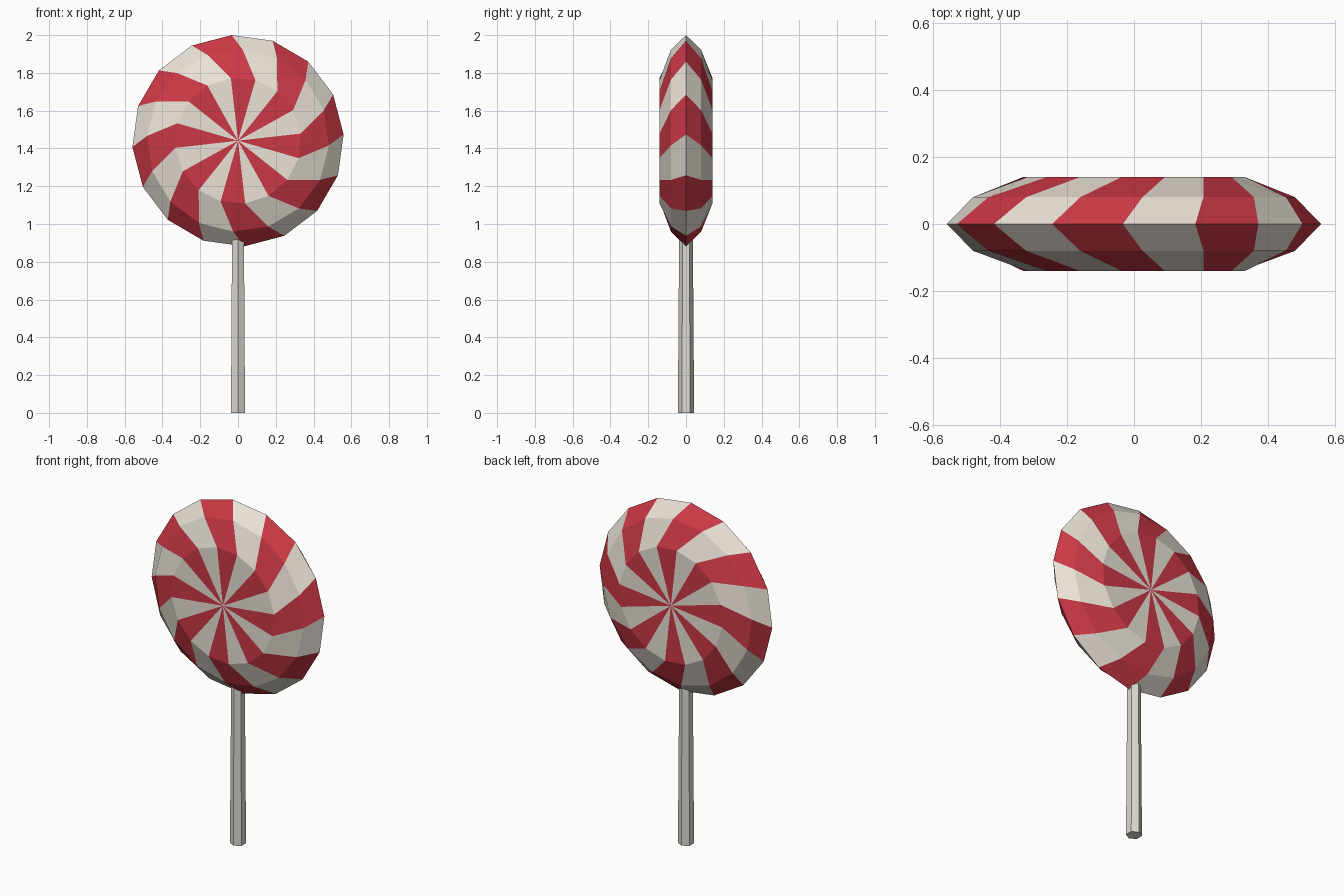
import bpy, bmesh
from math import radians, cos, sin

if "Cube" in bpy.data.objects:
    bpy.data.objects.remove(bpy.data.objects["Cube"])

SIDES = 16
CENTRE_Z = 1.441


def material(name, rgb):
    m = bpy.data.materials.new(name)
    m.diffuse_color = (*rgb, 1)
    m.use_nodes = True
    m.node_tree.nodes["Principled BSDF"].inputs["Base Color"].default_value = m.diffuse_color
    return m


def make_object(name, bm, mats):
    bmesh.ops.recalc_face_normals(bm, faces=bm.faces)
    me = bpy.data.meshes.new(name)
    bm.to_mesh(me)
    bm.free()
    for m in mats:
        me.materials.append(m)
    ob = bpy.data.objects.new(name, me)
    bpy.context.collection.objects.link(ob)
    return ob


cream = material("cream_candy", (0.82, 0.76, 0.68))
red = material("red_candy", (0.60, 0.04, 0.06))
stick_mat = material("stick_paper", (0.72, 0.70, 0.64))

# Candy disc: rings of (radius, y, starting angle), twisted to make the swirl
half = [(0.334, 0.14, 74.0), (0.482, 0.08, 87.0)]
rings_spec = ([(r, -y, a) for r, y, a in half] + [(0.56, 0, 93.4)]
              + [(r, y, a) for r, y, a in reversed(half)])
bm = bmesh.new()
rings = []
for r, y, a in rings_spec:
    angles = [radians(a + i * 360 / SIDES) for i in range(SIDES)]
    rings.append([bm.verts.new((r * cos(t), y, CENTRE_Z + r * sin(t))) for t in angles])
front = bm.verts.new((0, -0.14, CENTRE_Z))
back = bm.verts.new((0, 0.14, CENTRE_Z))
for i in range(SIDES):
    j = (i + 1) % SIDES
    faces = [bm.faces.new((front, rings[0][i], rings[0][j])),
             bm.faces.new((back, rings[-1][j], rings[-1][i]))]
    for lo, hi in zip(rings, rings[1:]):
        faces.append(bm.faces.new((lo[i], hi[i], hi[j], lo[j])))
    for f in faces:
        f.material_index = (i + 1) % 2
make_object("candy_disc", bm, [cream, red])

# Stick: slightly tapered hexagonal rod with corners towards front and back
bm = bmesh.new()
levels = []
for r, z in [(0.043, 0), (0.036, 1.0)]:
    levels.append([bm.verts.new((r * cos(radians(30 + 60 * i)), r * sin(radians(30 + 60 * i)), z))
                   for i in range(6)])
for i in range(6):
    j = (i + 1) % 6
    bm.faces.new((levels[0][i], levels[0][j], levels[1][j], levels[1][i]))
bm.faces.new(levels[0])
bm.faces.new(levels[1])
make_object("stick", bm, [stick_mat])
